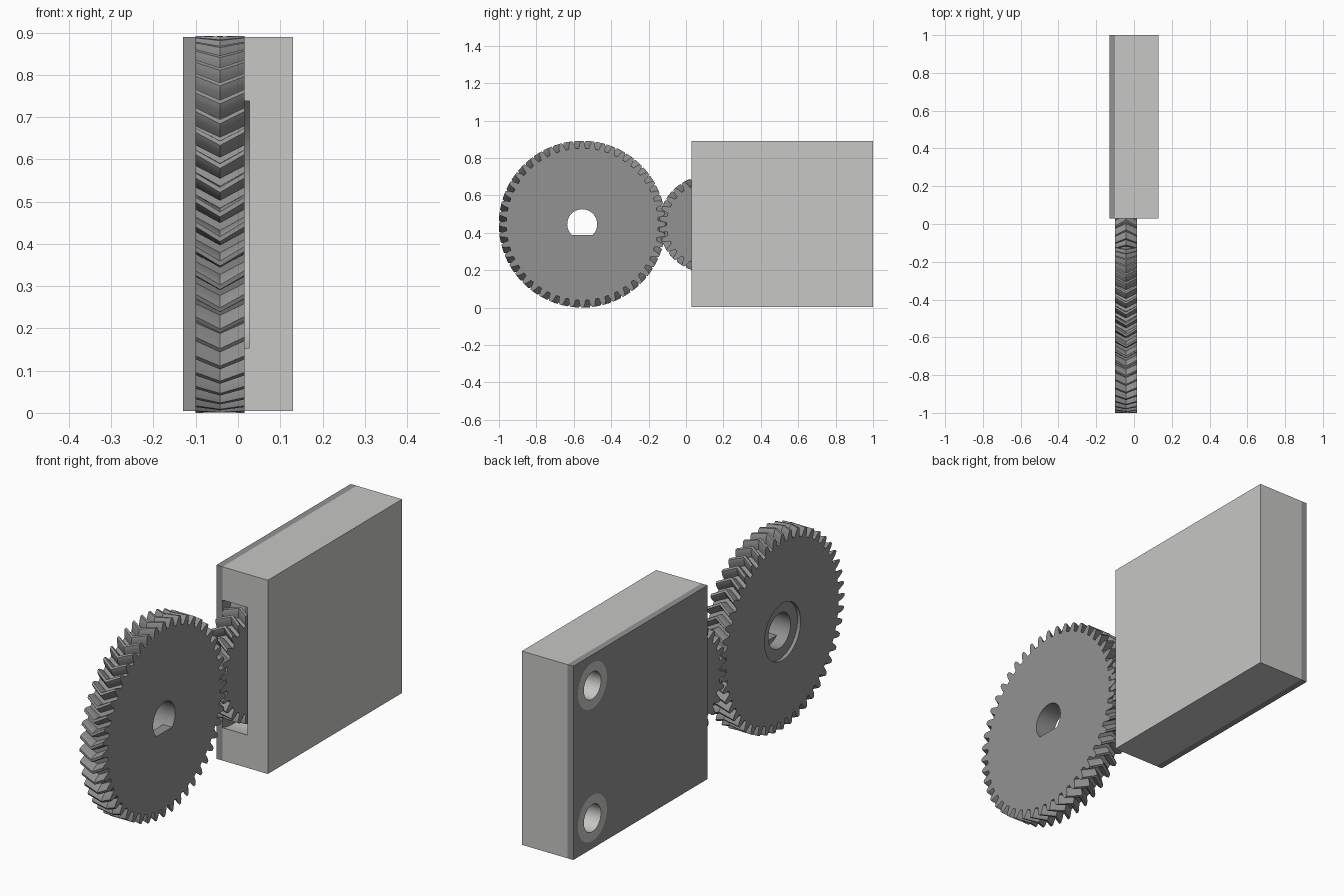
import bpy, bmesh, math
from mathutils import Matrix

if "Cube" in bpy.data.objects:
    bpy.data.objects.remove(bpy.data.objects["Cube"])

CZ = 0.446                      # height of both gear axes
M = 0.01784                     # gear module
X0, X1 = -0.10, 0.015           # gear side planes
BIG_Y = -0.555
SMALL_Y = BIG_Y + (48 + 27) * M / 2


def material(name, c):
    m = bpy.data.materials.new(name)
    m.diffuse_color = (c[0], c[1], c[2], 1)
    m.use_nodes = True
    m.node_tree.nodes["Principled BSDF"].inputs["Base Color"].default_value = m.diffuse_color
    return m


LIGHT = material("light_grey", (0.57, 0.57, 0.555))
DARK = material("mid_grey", (0.29, 0.29, 0.29))


def finish(bm, name, mat):
    bmesh.ops.recalc_face_normals(bm, faces=bm.faces)
    me = bpy.data.meshes.new(name)
    bm.to_mesh(me)
    bm.free()
    ob = bpy.data.objects.new(name, me)
    bpy.context.collection.objects.link(ob)
    me.materials.append(mat)
    return ob


def box(name, lo, hi, mat):
    bm = bmesh.new()
    size = [h - l for l, h in zip(lo, hi)]
    mid = [(h + l) / 2 for l, h in zip(lo, hi)]
    bmesh.ops.create_cube(bm, size=1, matrix=Matrix.Translation(mid) @ Matrix.Diagonal((*size, 1)))
    return finish(bm, name, mat)


def extrude_x(name, loops, mat):
    """Skin a list of (x, [(y, z), ...]) sections and cap both ends."""
    bm = bmesh.new()
    rings = [[bm.verts.new((x, y, z)) for y, z in pts] for x, pts in loops]
    n = len(rings[0])
    for a, b in zip(rings, rings[1:]):
        for i in range(n):
            j = (i + 1) % n
            bm.faces.new((a[i], a[j], b[j], b[i]))
    bm.faces.new(rings[0])
    bm.faces.new(rings[-1])
    return finish(bm, name, mat)


def cylinder(name, y, z, r, x0, x1, mat, flat=None, n=64):
    pts = []
    for i in range(n):
        a = 2 * math.pi * i / n
        dz = r * math.sin(a)
        if flat is not None:
            dz = max(dz, flat)
        pts.append((y + r * math.cos(a), z + dz))
    return extrude_x(name, [(x0, pts), (x1, pts)], mat)


def gear(name, cy, teeth, twist):
    """Herringbone gear with curved tooth flanks."""
    rp = teeth * M / 2
    half = [(-1.25, 0.33), (-0.7, 0.29), (0.0, 0.24), (0.6, 0.17), (1.0, 0.10)]
    prof = [(rp + h * M, -w) for h, w in half] + [(rp + h * M, w) for h, w in reversed(half)]

    def section(offset):
        pts = []
        for t in range(teeth):
            for r, w in prof:
                a = 2 * math.pi * (t + w) / teeth + offset
                pts.append((cy + r * math.cos(a), CZ + r * math.sin(a)))
        return pts
    return extrude_x(name, [(X0, section(0)), ((X0 + X1) / 2, section(twist)), (X1, section(0))], DARK)


def boolean(ob, tool, op):
    mod = ob.modifiers.new("cut", 'BOOLEAN')
    mod.operation = op
    mod.solver = 'EXACT'
    mod.object = tool
    bpy.context.view_layer.objects.active = ob
    bpy.ops.object.modifier_apply(modifier=mod.name)
    bpy.data.objects.remove(tool, do_unlink=True)


def smooth(ob):
    bpy.ops.object.select_all(action='DESELECT')
    ob.select_set(True)
    bpy.context.view_layer.objects.active = ob
    bpy.ops.object.shade_smooth_by_angle(angle=math.radians(20))


# Large gear: round bore, D-shaped towards the right, shallow recess on the left
big = gear("large_gear", BIG_Y, 48, 0.078)
boolean(big, cylinder("bore", BIG_Y, CZ, 0.08, -0.2, -0.03, DARK), 'DIFFERENCE')
boolean(big, cylinder("d_bore", BIG_Y, CZ, 0.08, -0.04, 0.1, DARK, flat=-0.057), 'DIFFERENCE')
boolean(big, cylinder("recess", BIG_Y, CZ, 0.13, -0.2, X0 + 0.016, DARK), 'DIFFERENCE')

# Small gear, meshing with the large one inside the housing
small = gear("small_gear", SMALL_Y, 27, -0.078 * 48 / 27)

# Housing with a round gear pocket, and its cover plate
housing = box("housing", (-0.10, 0.03, 0.004), (0.13, 1.0, 0.89), LIGHT)
cover = box("cover_plate", (-0.13, 0.03, 0.004), (-0.10, 1.0, 0.89), DARK)
boolean(housing, cylinder("pocket", SMALL_Y, CZ, 0.304, -0.2, 0.027, LIGHT), 'DIFFERENCE')

# Mounting bosses, flush with the cover, with blind screw holes
for s in (-1, 1):
    y, z = 0.862, CZ + s * 0.303
    boolean(cover, cylinder("boss_hole", y, z, 0.105, -0.2, -0.05, DARK), 'DIFFERENCE')
    boolean(housing, cylinder("boss", y, z, 0.105, -0.13, 0.0, LIGHT), 'UNION')
    boolean(housing, cylinder("screw_hole", y, z, 0.062, -0.2, 0.10, LIGHT), 'DIFFERENCE')

for ob in (big, small, housing, cover):
    smooth(ob)
